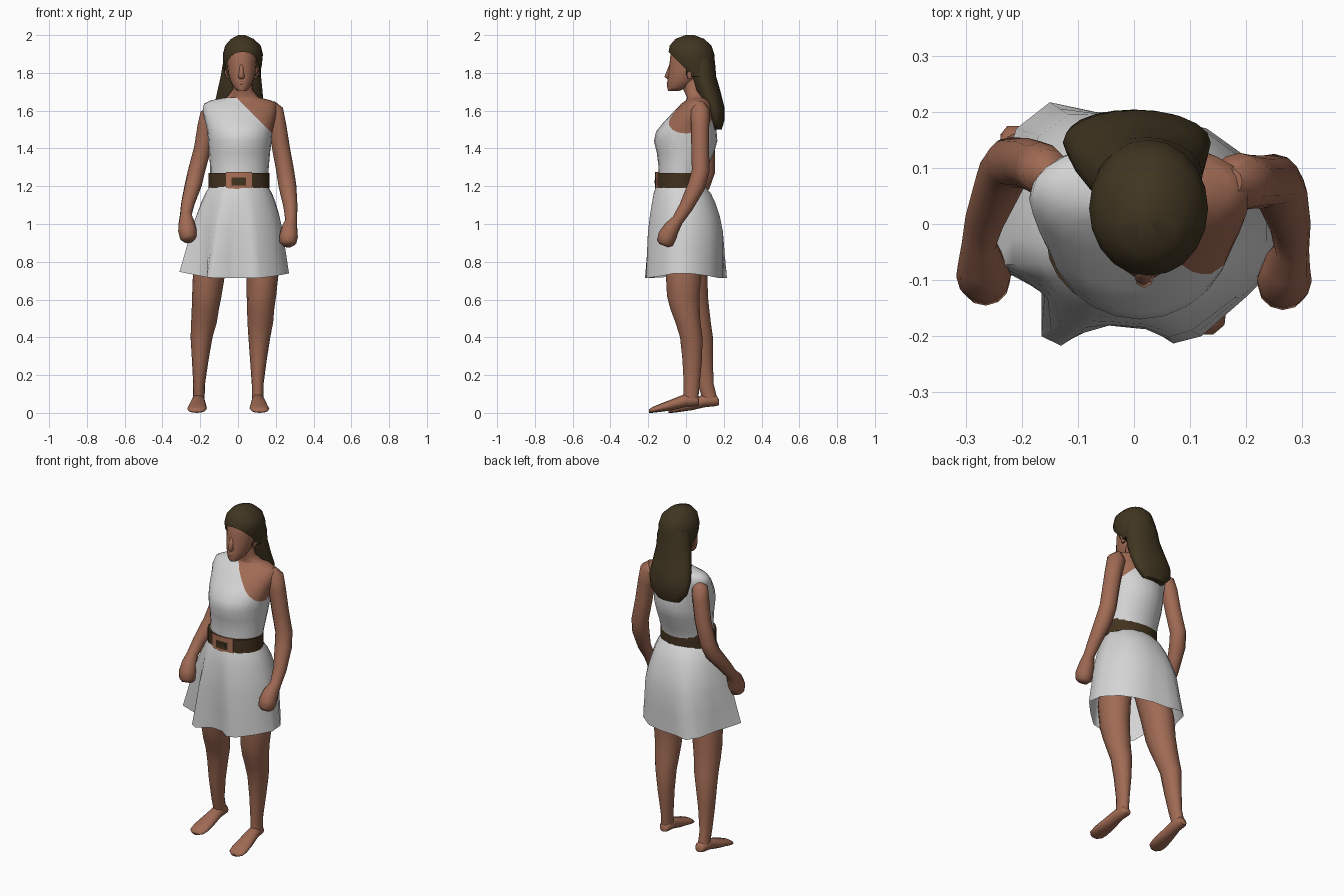
import bpy, bmesh, math
from mathutils import Vector as V


def mat(name, r, g, b):
    m = bpy.data.materials.new(name)
    m.diffuse_color = (r, g, b, 1)
    return m


SKIN = mat("skin", .35, .145, .088)
WHITE = mat("white_cloth", .66, .66, .66)
HAIR = mat("dark_brown_hair", .052, .036, .015)
LEATHER = mat("brown_leather", .056, .032, .013)
COPPER = mat("copper", .41, .165, .095)


def bridge(name, rings, mats, caps=True, cuts=(), rule=None, drop=None, angle=60):
    """Join point rings into one skin; optional plane cuts, colour rule and removal rule."""
    bm = bmesh.new()
    vs = [[bm.verts.new(p) for p in r] for r in rings]
    n = len(vs[0])
    for a, b in zip(vs, vs[1:]):
        for i in range(n):
            j = (i + 1) % n
            bm.faces.new((a[i], a[j], b[j], b[i]))
    if caps:
        bm.faces.new(vs[0][::-1])
        bm.faces.new(vs[-1])
    bmesh.ops.recalc_face_normals(bm, faces=bm.faces)
    for co, no in cuts:
        bmesh.ops.bisect_plane(bm, geom=bm.verts[:] + bm.edges[:] + bm.faces[:],
                               plane_co=co, plane_no=no)
    if drop:
        bad = [f for f in bm.faces if drop(f.calc_center_median())]
        bmesh.ops.delete(bm, geom=bad, context='FACES')
    if rule:
        for f in bm.faces:
            f.material_index = rule(f.calc_center_median())
    me = bpy.data.meshes.new(name)
    bm.to_mesh(me)
    bm.free()
    for m in mats:
        me.materials.append(m)
    ob = bpy.data.objects.new(name, me)
    bpy.context.collection.objects.link(ob)
    bpy.ops.object.select_all(action='DESELECT')
    ob.select_set(True)
    bpy.context.view_layer.objects.active = ob
    bpy.ops.object.shade_smooth_by_angle(angle=math.radians(angle))
    return ob


def ellipse(c, rx, ry, d=(0, 0, 1), n=16):
    d = V(d).normalized()
    u = (V((1, 0, 0)) - d * d.x).normalized()
    v = d.cross(u)
    return [V(c) + u * rx * math.cos(t) + v * ry * math.sin(t)
            for t in (2 * math.pi * i / n for i in range(n))]


def stack(rows, n=20):
    """Horizontal ellipses from rows of z, cx, cy, rx, ry."""
    return [ellipse((x, y, z), rx, ry, n=n) for z, x, y, rx, ry in rows]


def limb(name, pts):
    """Tube along a path of x, y, z, radius."""
    rings = []
    for i, p in enumerate(pts):
        a, b = pts[max(i - 1, 0)], pts[min(i + 1, len(pts) - 1)]
        rings.append(ellipse(p[:3], p[3], p[3], V(b[:3]) - V(a[:3]), 12))
    return bridge(name, rings, [SKIN])


def plate(name, x0, x1, z0, z1, out, m):
    """Thin plate curved round the front of the belt."""
    rings = []
    for i in range(9):
        x = x0 + (x1 - x0) * i / 8
        y = -.03 - .13 * math.sqrt(1 - ((x - .005) / .161) ** 2)
        rings.append([V((x, y + .004, z0)), V((x, y - out, z0)),
                      V((x, y - out, z1)), V((x, y + .004, z1))])
    return bridge(name, rings, [m], angle=30)


# torso: one-shoulder top, bare skin above the diagonal neckline
bridge("torso", stack([
    (1.14, .005, -.03, .150, .120), (1.22, .005, -.03, .152, .122),
    (1.30, .008, -.015, .155, .130), (1.38, .008, -.003, .162, .152),
    (1.44, .01, -.002, .168, .168), (1.49, .01, .002, .172, .160),
    (1.54, .01, .02, .184, .138), (1.60, .01, .045, .197, .105),
    (1.637, .012, .06, .192, .085), (1.655, .015, .065, .158, .065),
    (1.670, .025, .06, .085, .055), (1.71, .025, .04, .053, .053),
    (1.79, .022, .03, .048, .052)], 24), [WHITE, SKIN],
    cuts=[((0, 0, 1.66), (1, 0, 1)), ((0, 0, 1.668), (0, 0, 1))],
    rule=lambda c: int(c.x + c.z > 1.66 or c.z > 1.668))

# skirt: waist ellipse flaring into a folded hem
HEM = [(-.05, -.165), (.02, -.175), (.07, -.213), (.12, -.2), (.2, -.13), (.27, -.06),
       (.26, .03), (.2, .12), (.13, .17), (.03, .195), (-.07, .2), (-.15, .217),
       (-.21, .17), (-.24, .07), (-.285, -.02), (-.31, -.08), (-.22, -.09),
       (-.165, -.12), (-.165, -.2), (-.13, -.217)]
rings = []
for t in (0, .08, .18, .32, .5, .75, 1):
    ring = []
    for x, y in HEM:
        a = math.atan2(y / .2, x / .28)
        ca, sa = math.cos(a), math.sin(a)
        z = 1.2 - t * (.485 - .2 * max(0, abs(x) - .15))
        # rounded hips higher up blend into the folds lower down
        hip = min(1, t / .5) ** .65
        ex, ey = .005 + (.155 + .06 * hip) * ca, -.03 + .03 * hip + (.13 + .068 * hip) * sa
        f = t ** 1.2
        ring.append(V((ex + (x - ex) * f, ey + (y - ey) * f, z)))
    rings.append(ring)
bridge("skirt", rings, [WHITE], caps=False)

# belt and buckle
bridge("belt", stack([(z, .005, -.03, .161, .130) for z in (1.19, 1.27)], 24), [LEATHER])
plate("buckle", -.063, .073, 1.175, 1.275, .003, COPPER)
plate("buckle_opening", -.035, .043, 1.203, 1.245, .005, LEATHER)
plate("buckle_bar", -.022, .03, 1.215, 1.233, .007, HAIR)

# head, nose, lips and ears
bridge("head", stack([
    (1.705, .02, -.065, .024, .030), (1.725, .02, -.042, .045, .058),
    (1.76, .02, -.018, .062, .080), (1.80, .02, -.002, .072, .092),
    (1.85, .02, .012, .078, .099), (1.90, .02, .018, .078, .100),
    (1.95, .02, .02, .062, .080)]), [SKIN])
bridge("nose", stack([(1.768, .018, -.086, .014, .014), (1.78, .018, -.090, .018, .024),
                      (1.81, .018, -.084, .014, .018), (1.85, .018, -.076, .010, .010)], 8),
       [SKIN], angle=100)
bridge("lips", stack([(1.738, .018, -.082, .014, .018), (1.748, .018, -.084, .022, .018),
                      (1.756, .018, -.082, .014, .014)], 8), [SKIN], angle=100)
for s, side in ((-1, "left"), (1, "right")):
    bridge(side + "_ear", stack([(1.77, .02 + s * .072, .02, .008, .012),
                                 (1.80, .02 + s * .08, .025, .012, .02),
                                 (1.83, .02 + s * .08, .025, .010, .016)], 8), [SKIN])

# hair: cap opened around the face, and a long fall down the back
bridge("hair_cap", stack([
    (1.78, .022, .07, .092, .085), (1.84, .024, .036, .102, .118),
    (1.90, .026, .028, .106, .122), (1.945, .026, .024, .094, .110),
    (1.98, .023, .02, .060, .076), (2.0, .02, .02, .018, .024)]), [HAIR],
    cuts=[((0, 0, 1.82), (0, 1, 1)), ((0, 0, 0), (0, 1, 0))],
    drop=lambda c: c.y < 0 and c.y + c.z < 1.82)
bridge("hair_back", stack([
    (1.90, .022, .075, .090, .068), (1.84, .02, .085, .102, .07),
    (1.78, .015, .093, .107, .067), (1.70, .01, .115, .120, .068),
    (1.62, .005, .145, .132, .058), (1.55, .0, .160, .118, .044),
    (1.50, .0, .163, .072, .026)]), [HAIR])

# arms ending in closed fists
limb("right_arm", [(.17, .075, 1.64, .025), (.188, .075, 1.60, .052), (.208, .075, 1.52, .048),
                   (.228, .075, 1.40, .047), (.25, .078, 1.28, .047), (.262, .055, 1.20, .047),
                   (.278, 0, 1.09, .037), (.281, -.045, 1.02, .031), (.272, -.075, .98, .042),
                   (.268, -.10, .935, .049), (.265, -.112, .90, .044), (.265, -.118, .885, .025)])
limb("left_arm", [(-.145, .085, 1.615, .015), (-.155, .09, 1.585, .044), (-.168, .10, 1.52, .046),
                  (-.188, .108, 1.40, .045), (-.22, .11, 1.28, .045), (-.236, .085, 1.21, .045),
                  (-.265, .01, 1.11, .036), (-.276, -.035, 1.05, .031), (-.272, -.07, 1.01, .042),
                  (-.268, -.092, .965, .049), (-.264, -.105, .925, .043), (-.262, -.112, .91, .025)])

# legs: shared widths, one centre line each
SIZE = [(1.0, .09, .10), (.75, .086, .098), (.62, .078, .088), (.55, .072, .080),
        (.48, .068, .068), (.40, .058, .061), (.28, .044, .053), (.15, .031, .043), (.06, .031, .04)]
LINES = {
    "right": [(.1, -.01), (.13, -.012), (.124, -.015), (.12, -.005), (.118, .01),
              (.113, .028), (.108, .033), (.104, .03), (.105, .025)],
    "left": [(-.09, .0), (-.152, .018), (-.165, .03), (-.173, .045), (-.18, .065),
             (-.193, .083), (-.2, .09), (-.206, .105), (-.208, .13)]}
# feet: y offset, half width, top, bottom
FOOT = [(.045, .020, .070, .042), (.03, .031, .095, .036), (-.03, .034, .10, .03),
        (-.10, .044, .072, .014), (-.17, .052, .045, .004), (-.205, .046, .03, 0),
        (-.222, .025, .018, 0)]
for side, line in LINES.items():
    bridge(side + "_leg", stack([(z, x, y, rx, ry) for (z, rx, ry), (x, y) in zip(SIZE, line)], 14),
           [SKIN])
    ax, ay = line[-1]
    s = 1 if side == "right" else -1
    bridge(side + "_foot", [ellipse((ax - s * y * .05, ay + y, (t + b) / 2), w, (t - b) / 2,
                                    (0, -1, 0), 12) for y, w, t, b in FOOT], [SKIN])
